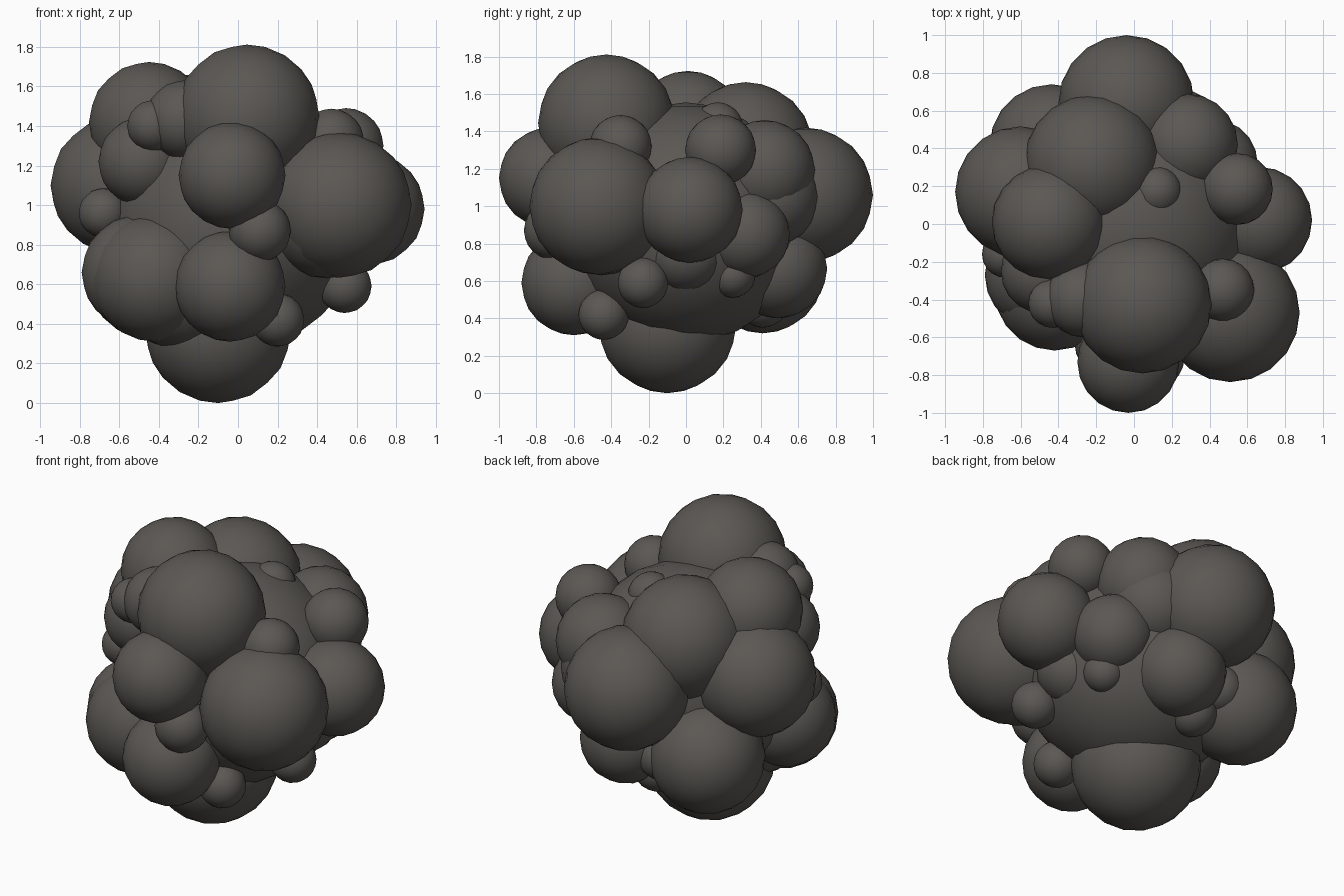
import bpy

# One flat dark stone colour
stone = bpy.data.materials.new("dark_warm_grey")
stone.diffuse_color = (0.105, 0.098, 0.088, 1.0)


def ball(name, x, y, z, r):
    """Smooth low-poly ball."""
    bpy.ops.mesh.primitive_ico_sphere_add(subdivisions=3, radius=r, location=(x, y, z))
    ob = bpy.context.object
    ob.name = name
    ob.data.materials.append(stone)
    bpy.ops.object.shade_smooth()


# Central mass and the foot it stands on
ball("core", -0.01, 0, 0.91, 0.645)
ball("bottom_lobe", -0.10, -0.10, 0.37, 0.37)

# Upper lobes
ball("top_front_lobe", 0.045, -0.425, 1.445, 0.366)
ball("top_back_lobe", -0.22, 0.32, 1.30, 0.363)
ball("top_left_lobe", -0.45, 0.01, 1.42, 0.303)

# Lobes around the middle
ball("front_lobe", -0.03, -0.73, 1.15, 0.27)
ball("front_right_lobe", 0.51, -0.47, 1.00, 0.367)
ball("front_right_inner_lobe", 0.45, -0.45, 0.95, 0.32)
ball("right_lobe", 0.66, 0.02, 0.98, 0.283)
ball("back_lobe", -0.04, 0.64, 1.06, 0.36)
ball("left_lobe", -0.60, 0.17, 1.10, 0.347)
ball("back_right_upper_lobe", 0.28, 0.42, 1.19, 0.27)
ball("back_right_lobe", 0.23, 0.45, 1.05, 0.265)

# Lower lobes
ball("low_front_lobe", -0.04, -0.60, 0.59, 0.28)
ball("low_front_left_lobe", -0.42, -0.35, 0.63, 0.32)
ball("low_left_lobe", -0.50, -0.27, 0.66, 0.29)
ball("low_left_inner_lobe", -0.28, -0.26, 0.595, 0.33)
ball("low_back_left_lobe", -0.435, 0.41, 0.65, 0.33)
ball("low_back_lobe", 0.07, 0.49, 0.665, 0.265)
ball("low_right_lobe", 0.45, 0.00, 0.75, 0.21)
ball("low_back_right_lobe", 0.42, 0.32, 0.85, 0.235)

# Small pebbles in the gaps
ball("right_upper_pebble", 0.545, 0.185, 1.30, 0.19)
ball("front_right_upper_pebble", 0.47, -0.35, 1.32, 0.167)
ball("front_pebble", 0.11, -0.71, 0.87, 0.157)
ball("low_front_pebble", 0.20, -0.44, 0.42, 0.135)
ball("low_right_pebble", 0.54, -0.23, 0.59, 0.135)
ball("low_back_right_pebble", 0.43, 0.25, 0.63, 0.12)
ball("top_pebble", 0.12, 0.17, 1.42, 0.135)
ball("front_left_upper_pebble", -0.43, -0.42, 1.40, 0.13)
ball("front_left_upper_stone", -0.27, -0.40, 1.43, 0.20)
ball("left_upper_stone", -0.48, -0.25, 1.22, 0.225)
ball("left_pebble", -0.68, -0.16, 0.96, 0.125)
ball("low_back_pebble", -0.20, 0.52, 0.63, 0.14)
ball("under_back_pebble", -0.09, 0.41, 0.49, 0.14)
